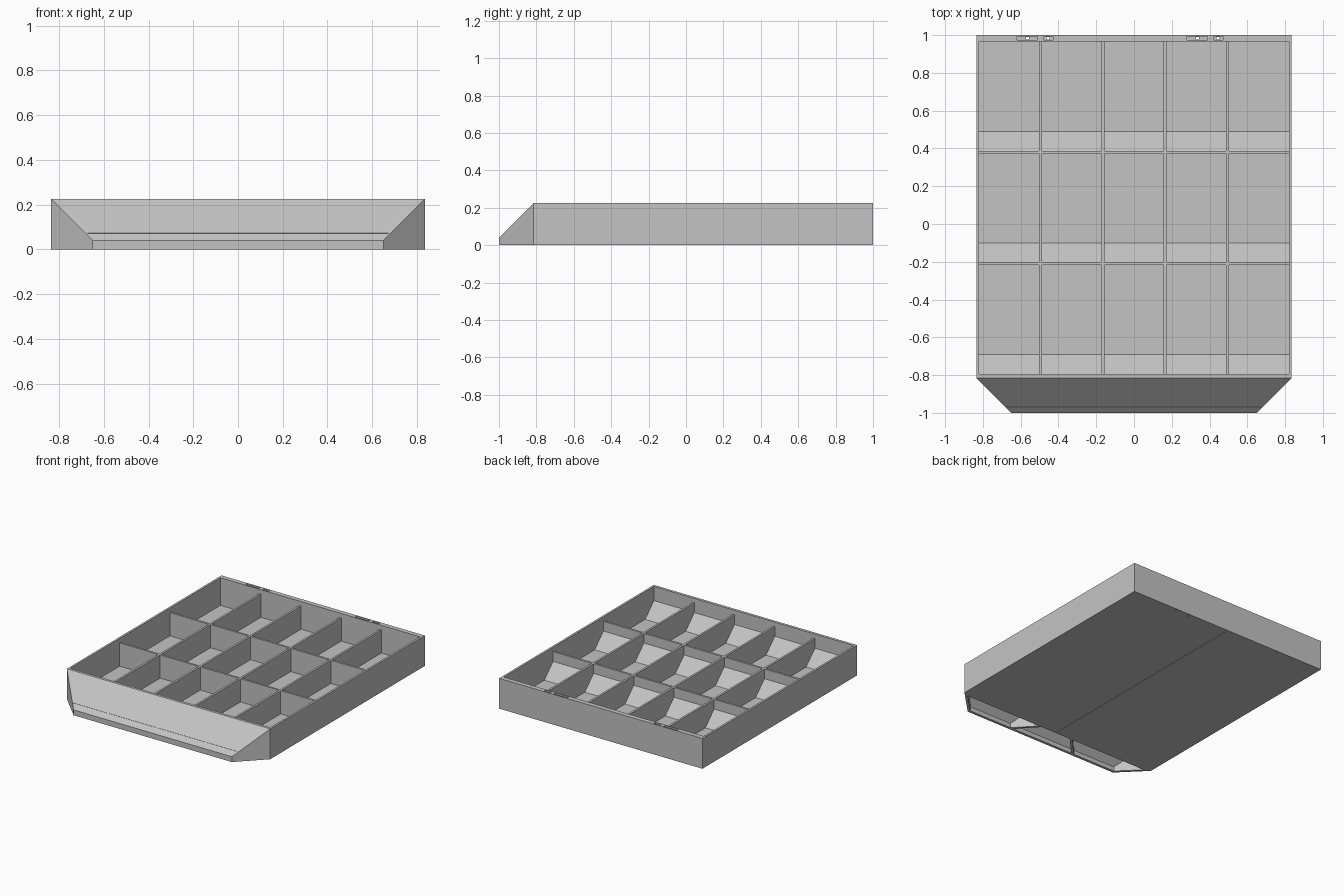
import bpy, bmesh

if "Cube" in bpy.data.objects:
    bpy.data.objects.remove(bpy.data.objects["Cube"])

grey = bpy.data.materials.new("plain grey")
grey.diffuse_color = (0.55, 0.55, 0.55, 1)
grey.use_nodes = True
grey.node_tree.nodes["Principled BSDF"].inputs["Base Color"].default_value = grey.diffuse_color


def hull(name, points):
    """Closed convex solid around a few points."""
    bm = bmesh.new()
    for p in points:
        bm.verts.new(p)
    bmesh.ops.convex_hull(bm, input=bm.verts)
    bmesh.ops.dissolve_limit(bm, angle_limit=0.01, verts=bm.verts, edges=bm.edges)
    bmesh.ops.recalc_face_normals(bm, faces=bm.faces)
    mesh = bpy.data.meshes.new(name)
    bm.to_mesh(mesh)
    bm.free()
    mesh.materials.append(grey)
    ob = bpy.data.objects.new(name, mesh)
    bpy.context.collection.objects.link(ob)
    return ob


def box(name, x0, x1, y0, y1, z0, z1):
    return hull(name, [(x, y, z) for x in (x0, x1) for y in (y0, y1) for z in (z0, z1)])


def cut(target, cutter):
    """Subtract the cutter from the target and discard it."""
    mod = target.modifiers.new("cut", 'BOOLEAN')
    mod.operation = 'DIFFERENCE'
    mod.solver = 'EXACT'
    mod.object = cutter
    bpy.context.view_layer.objects.active = target
    bpy.ops.object.modifier_apply(modifier=mod.name)
    bpy.data.objects.remove(cutter)


W, H = 0.835, 0.225            # half width and rim height
FRONT, BACK = -0.815, 1.0      # tray ends
IN_X, IN_Y0, IN_Y1 = 0.82, -0.795, 0.965
FLOOR, DIV_TOP = 0.02, 0.192
T = 0.0075                     # half divider thickness

# Open tray with floor and rim
tray = box("tray", -W, W, FRONT, BACK, 0, H)
cut(tray, box("cavity", -IN_X, IN_X, IN_Y0, IN_Y1, FLOOR, H + 0.1))

# Slots with through holes in the back rim, repeated for each half
for off in (0, 0.9):
    for x0, x1 in ((-0.62, -0.51), (-0.48, -0.43)):
        cut(tray, box("slot", x0 + off, x1 + off, 0.973, 0.993, 0.15, 0.3))
        mid = (x0 + x1) / 2 + off
        cut(tray, box("hole", mid - 0.008, mid + 0.008, 0.976, 0.99, -0.1, 0.16))

# Seam along the middle of the underside
cut(tray, box("seam", -0.0015, 0.0015, FLOOR - 1, BACK + 0.1, -0.1, 0.003))

# Long dividers, front to back
for i, x in enumerate((-0.495, -0.165, 0.165, 0.495)):
    box(f"long_divider_{i + 1}", x - T, x + T, IN_Y0 - 0.005, IN_Y1 + 0.005, 0.01, DIV_TOP)

# Cross dividers
for i, y in enumerate((-0.21, 0.38)):
    box(f"cross_divider_{i + 1}", -IN_X - 0.005, IN_X + 0.005, y - T, y + T, 0.01, DIV_TOP)

# Sloped scoop at the front of every row
for i, y in enumerate((IN_Y0, -0.21 + T, 0.38 + T)):
    hull(f"scoop_{i + 1}", [(x, *p) for x in (-IN_X - 0.004, IN_X + 0.004)
         for p in ((y - 0.004, 0.015), (y - 0.004, 0.12), (y, 0.12),
                   (y + 0.103, FLOOR), (y + 0.103, 0.015))])


# Slanted nose, hollow from below
def nose_points(xb, yb, zb, xf, yf, zf, bottom):
    return [(s * x, y, z) for s in (-1, 1)
            for x, y, z in ((xb, yb, bottom), (xb, yb, zb), (xf, yf, bottom), (xf, yf, zf))]


nose = hull("nose", nose_points(W, FRONT, H, 0.65, -1, 0.04, 0))
cut(nose, hull("nose_cavity", nose_points(0.787, -0.835, 0.177, 0.642, -0.98, 0.032, -0.05)))

# Fine groove across the lower part of the nose slope
cut(nose, hull("nose_groove", [(x, -0.97 + dy, 0.07 + dz) for x in (-0.672, 0.672)
    for dy, dz in ((-0.005, 0), (0, 0.005), (0.005, 0), (0, -0.005))]))

# Slanted ribs inside the nose
for side, s in (("left", -1), ("right", 1)):
    hull(f"nose_rib_{side}", [(s * (x + d), y, z) for d in (0, 0.024)
         for x, y, top in ((0.12, -0.83, 0.2), (0.265, -0.985, 0.045)) for z in (0, top)])
